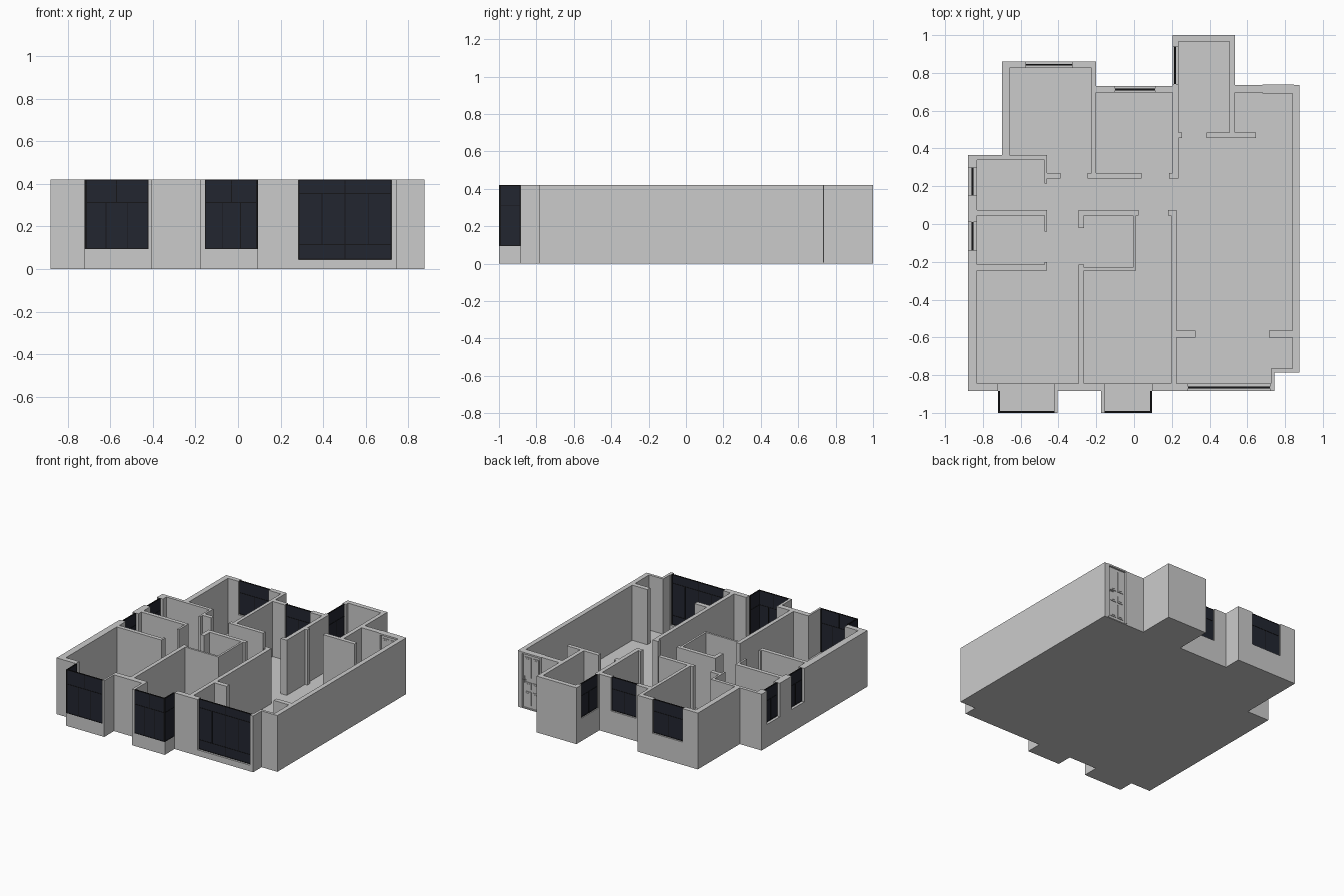
import bpy, bmesh

if "Cube" in bpy.data.objects:
    bpy.data.objects.remove(bpy.data.objects["Cube"])

H, F = 0.42, 0.008          # wall top, floor thickness


def material(name, rgb):
    m = bpy.data.materials.new(name)
    m.diffuse_color = (*rgb, 1)
    m.use_nodes = True
    m.node_tree.nodes["Principled BSDF"].inputs["Base Color"].default_value = m.diffuse_color
    return m


GLASS = material("dark_glass", (0.016, 0.019, 0.03))
FRAME = material("black_frame", (0.008, 0.008, 0.009))


def finish(name, bm, mats=()):
    bmesh.ops.recalc_face_normals(bm, faces=bm.faces)
    me = bpy.data.meshes.new(name)
    bm.to_mesh(me)
    bm.free()
    for m in mats:
        me.materials.append(m)
    ob = bpy.data.objects.new(name, me)
    bpy.context.collection.objects.link(ob)
    return ob


def add_box(bm, x0, x1, y0, y1, z0, z1, mat=0):
    v = bmesh.ops.create_cube(bm, size=1)["verts"]
    for p in v:
        p.co = ((x0 + x1) / 2 + p.co.x * (x1 - x0),
                (y0 + y1) / 2 + p.co.y * (y1 - y0),
                (z0 + z1) / 2 + p.co.z * (z1 - z0))
    for f in {f for p in v for f in p.link_faces}:
        f.material_index = mat


def merged_boxes(name, solids, holes):
    """Union of boxes minus holes, as one clean surface."""
    boxes = solids + holes
    ax = [sorted({round(b[k + i], 4) for b in boxes for i in (0, 1)}) for k in (0, 2, 4)]
    idx = [{c: i for i, c in enumerate(a)} for a in ax]
    cells = set()
    for n, b in enumerate(boxes):
        r = [range(idx[k][round(b[2 * k], 4)], idx[k][round(b[2 * k + 1], 4)]) for k in range(3)]
        block = {(i, j, k) for i in r[0] for j in r[1] for k in r[2]}
        cells = cells | block if n < len(solids) else cells - block
    bm, verts = bmesh.new(), {}

    def vert(key):
        if key not in verts:
            verts[key] = bm.verts.new([ax[k][key[k]] for k in range(3)])
        return verts[key]
    for c in cells:
        for a in range(3):
            for s in (0, 1):
                nb = list(c)
                nb[a] += 2 * s - 1
                if tuple(nb) in cells:
                    continue
                quad = []
                for u, w in ((0, 0), (1, 0), (1, 1), (0, 1)):
                    q = list(c)
                    q[a] += s
                    q[(a + 1) % 3] += u
                    q[(a + 2) % 3] += w
                    quad.append(vert(tuple(q)))
                bm.faces.new(quad if s else quad[::-1])
    bmesh.ops.dissolve_limit(bm, angle_limit=0.01, verts=bm.verts, edges=bm.edges)
    return finish(name, bm)


# Floor slab
outline = [(-.88, -.885), (-.72, -.885), (-.72, -1), (-.405, -1), (-.405, -.885), (-.175, -.885),
           (-.175, -1), (.095, -1), (.095, -.885), (.745, -.885), (.745, -.785), (.875, -.785),
           (.875, .735), (.535, .735), (.535, 1), (.205, 1), (.205, .73), (-.2, .73),
           (-.2, .86), (-.7, .86), (-.7, .365), (-.88, .365)]
bm = bmesh.new()
face = bm.faces.new([bm.verts.new((x, y, 0)) for x, y in outline])
top = bmesh.ops.extrude_face_region(bm, geom=[face])["geom"]
for v in top:
    if isinstance(v, bmesh.types.BMVert):
        v.co.z = F
finish("floor", bm)

# Outer walls: x0, x1, y0, y1
outer = [(-.88, -.83, -.885, .365), (-.88, -.46, .34, .365), (-.7, -.66, .34, .86),
         (-.7, -.2, .825, .86), (-.225, -.2, .24, .86), (-.225, .235, .695, .73),
         (.205, .235, .24, 1), (.205, .535, .965, 1), (.505, .535, .455, 1),
         (.505, .875, .695, .735), (.84, .875, -.785, .735), (.725, .875, -.785, -.765),
         (.725, .745, -.885, -.765), (-.88, .745, -.885, -.845),
         (-.42, -.405, -1, -.845), (-.175, -.155, -1, -.845)]
# Room dividers and door nibs
inner = [(-.475, -.46, .215, .365), (-.475, -.39, .24, .27), (-.245, .04, .24, .27),
         (.185, .235, .24, .27), (.235, .255, .455, .485), (.385, .645, .455, .485),
         (.715, .84, -.6, -.565), (.225, .325, -.6, -.565), (.195, .225, -.845, .075),
         (.18, .225, .045, .075), (-.295, -.265, -.845, -.215), (-.295, .01, -.245, -.23),
         (-.83, -.46, -.245, -.215), (-.475, -.46, -.245, -.2), (-.83, -.46, .045, .075),
         (-.475, -.46, -.04, .075), (-.295, .025, .045, .075), (-.295, -.265, -.02, .075),
         (-.005, .01, -.245, .075)]
solids = [(*w, F, H) for w in outer + inner]
# Bay sills
solids += [(-.72, -.405, -1, -.845, F, .095), (-.175, .095, -1, -.845, F, .095)]
holes = [(-.72, -.42, -1, -.845, .095, H), (-.155, .095, -1, -.845, .095, H),
         (.285, .72, -.885, -.845, .045, H),
         (-.88, -.83, .15, .3, .17, H), (-.88, -.83, -.14, .01, .17, H),
         (-.575, -.325, .825, .86, .17, H), (-.1, .11, .695, .73, .17, H),
         (.205, .235, .74, .94, .17, H), (.68, .848, .69, .735, F, H)]
merged_boxes("walls", solids, holes)


def window(name, axis, pos, a, b, z0, rows):
    """Glazed panel along axis; rows = (row top, number of panes)."""
    bm = bmesh.new()

    def bar(u0, u1, w0, w1, t, mat):
        if axis == "x":
            add_box(bm, u0, u1, pos - t, pos + t, w0, w1, mat)
        else:
            add_box(bm, pos - t, pos + t, u0, u1, w0, w1, mat)
    r = .004
    bar(a + .001, b - .001, z0 + .001, H - .001, .003, 0)
    bar(a, b, z0, z0 + r, .005, 1)
    low = z0
    for zt, n in rows:
        bar(a, b, min(zt, H - r / 2) - r / 2, min(zt + r / 2, H), .005, 1)
        for i in range(n + 1):
            u = min(max(a + (b - a) * i / n, a + r / 2), b - r / 2)
            bar(u - r / 2, u + r / 2, low, zt, .005, 1)
        low = zt
    finish(name, bm, (GLASS, FRAME))


bay = [(.312, 3), (H, 2)]
side = [(.312, 1), (H, 1)]
small = [(.33, 2), (H, 1)]
window("left_bay_front_window", "x", -.995, -.72, -.42, .095, bay)
window("left_bay_side_window", "y", -.715, -1, -.885, .095, side)
window("right_bay_front_window", "x", -.995, -.155, .095, .095, bay)
window("right_bay_side_window", "y", .09, -1, -.885, .095, side)
window("living_room_window", "x", -.865, .285, .72, .045, [(.115, 2), (.355, 4), (H, 2)])
window("left_window_back", "y", -.855, .15, .3, .17, small)
window("left_window_front", "y", -.855, -.14, .01, .17, small)
window("bedroom_back_window", "x", .843, -.575, -.325, .17, small)
window("middle_back_window", "x", .712, -.1, .11, .17, small)
window("kitchen_side_window", "y", .218, .74, .94, .17, small)

# Entrance door: frame, leaf, raised panels
bm = bmesh.new()
for x in (.68, .836):
    add_box(bm, x, x + .012, .69, .739, F, H)
add_box(bm, .692, .836, .69, .739, H - .012, H)
finish("door_frame", bm)
bm = bmesh.new()
add_box(bm, .692, .836, .705, .725, F, H - .012)
for x in (.708, .77):
    for z0, z1 in ((.03, .13), (.15, .2), (.235, .385)):
        add_box(bm, x, x + .048, .700, .730, z0, z1)
        add_box(bm, x + .01, x + .038, .697, .733, z0 + .01, z1 - .01)
finish("entrance_door", bm)

# Door handles on both faces
bm = bmesh.new()
for s in (-1, 1):
    for x0, x1, d0, d1, z0, z1 in ((.822, .832, .008, .014, .19, .24),
                                   (.825, .829, .014, .022, .216, .221),
                                   (.802, .829, .019, .023, .215, .222)):
        y = sorted((.715 + s * d0, .715 + s * d1))
        add_box(bm, x0, x1, *y, z0, z1)
finish("door_handles", bm)
